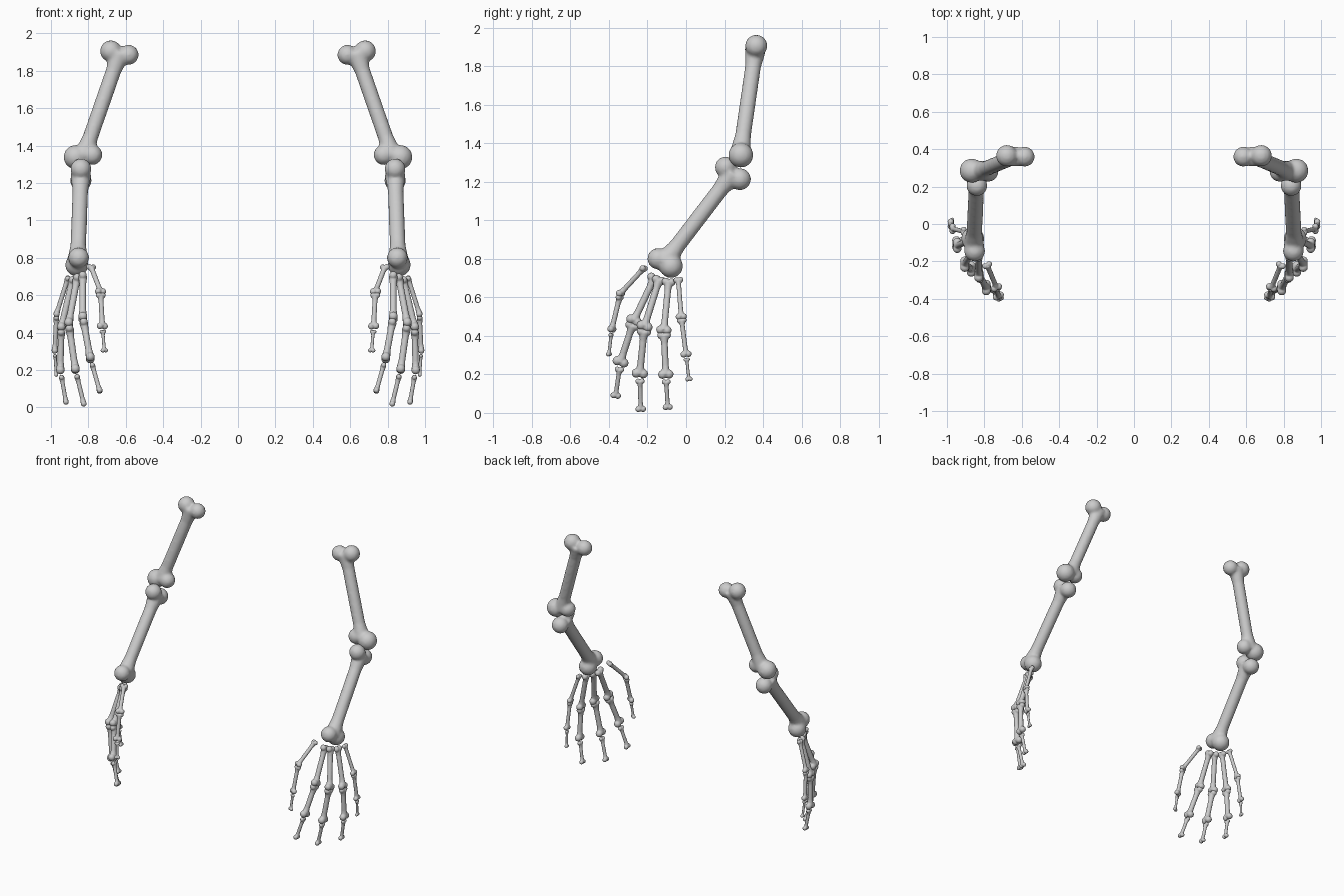
import bpy
import bmesh
from mathutils import Matrix, Vector

if "Cube" in bpy.data.objects:
    bpy.data.objects.remove(bpy.data.objects["Cube"])

GREY = (0.6, 0.6, 0.6, 1.0)
mat = bpy.data.materials.new("bone grey")
mat.use_nodes = True
mat.diffuse_color = GREY
bsdf = next(n for n in mat.node_tree.nodes if n.type == "BSDF_PRINCIPLED")
bsdf.inputs["Base Color"].default_value = GREY


def add_cone(bm, a, b, r1, r2):
    axis = b - a
    turn = axis.to_track_quat("Z", "Y").to_matrix().to_4x4()
    bmesh.ops.create_cone(bm, cap_ends=True, segments=20, radius1=r1, radius2=r2,
                          depth=axis.length, matrix=Matrix.Translation((a + b) / 2) @ turn)


def add_bone(name, top, bottom, radius):
    """A shaft flaring into rounded knobs; each knob is (position, radius)."""
    for side, sign in (("left", 1), ("right", -1)):
        def place(p):
            return Vector((p[0] * sign, p[1], p[2]))
        bm = bmesh.new()
        ends = []
        for knobs in (top, bottom):
            for p, r in knobs:
                bmesh.ops.create_icosphere(bm, subdivisions=3, radius=r,
                                           matrix=Matrix.Translation(place(p)))
            ends.append(sum((place(p) for p, r in knobs), Vector()) / len(knobs))
        a, b = ends
        add_cone(bm, a, b, radius, radius)
        for start, stop in ((a, b), (b, a)):
            reach = min(radius * 2.6 / (stop - start).length, 0.4)
            add_cone(bm, start, start.lerp(stop, reach), radius * 1.35, radius)
        mesh = bpy.data.meshes.new(f"{side}_{name}")
        bm.to_mesh(mesh)
        bm.free()
        mesh.materials.append(mat)
        obj = bpy.data.objects.new(f"{side}_{name}", mesh)
        bpy.context.collection.objects.link(obj)
        # fuse the pieces into one smooth bone
        remesh = obj.modifiers.new("fuse", "REMESH")
        remesh.mode = "VOXEL"
        remesh.voxel_size = radius / 4
        remesh.use_smooth_shade = True
        soften = obj.modifiers.new("soften", "SMOOTH")
        soften.factor = 0.5
        soften.iterations = 4


# Long arm bones
add_bone("upper_arm",
         [((0.585, 0.36, 1.885), 0.054), ((0.68, 0.365, 1.905), 0.058)],
         [((0.78, 0.28, 1.35), 0.055), ((0.868, 0.285, 1.338), 0.065)], 0.041)
add_bone("forearm",
         [((0.84, 0.205, 1.275), 0.056), ((0.84, 0.28, 1.213), 0.058)],
         [((0.852, -0.145, 0.8), 0.056), ((0.862, -0.078, 0.762), 0.062)], 0.042)

# Finger joints from wrist to tip, bone thickness, and the palm normal
X, Y = Vector((1, 0, 0)), Vector((0.5, 1, 0))
fingers = {
    "thumb": ([(0.785, -0.22, 0.75), (0.735, -0.34, 0.62),
               (0.725, -0.385, 0.435), (0.715, -0.4, 0.305)], 0.014, Y),
    "index": ([(0.83, -0.165, 0.70), (0.83, -0.27, 0.48),
               (0.79, -0.34, 0.265), (0.74, -0.365, 0.09)], 0.019, X),
    "middle": ([(0.86, -0.14, 0.69), (0.905, -0.215, 0.45),
                (0.87, -0.24, 0.205), (0.825, -0.235, 0.02)], 0.019, X),
    "ring": ([(0.885, -0.09, 0.68), (0.945, -0.115, 0.43),
              (0.95, -0.105, 0.2), (0.92, -0.095, 0.03)], 0.018, X),
    "little": ([(0.91, -0.04, 0.69), (0.97, -0.025, 0.5),
                (0.98, 0.0, 0.305), (0.972, 0.015, 0.175)], 0.013, X),
}


def knob_pair(center, spread, size):
    return [(center + spread * size * s, size) for s in (-0.75, 0.75)]


for finger, (points, thick, normal) in fingers.items():
    joints = [Vector(p) for p in points]
    for i, part in enumerate(("palm_bone", "middle_bone", "tip_bone")):
        a, b = joints[i], joints[i + 1]
        along = (b - a).normalized()
        spread = along.cross(normal).normalized()
        r = thick * (0.95, 0.95, 0.62)[i]
        # leave a small gap below each joint
        a = a + along * thick * (0, 1.5, 2.2)[i]
        add_bone(f"{finger}_{part}", knob_pair(a, spread, r * 1.2),
                 knob_pair(b, spread, r * 1.35), r)
